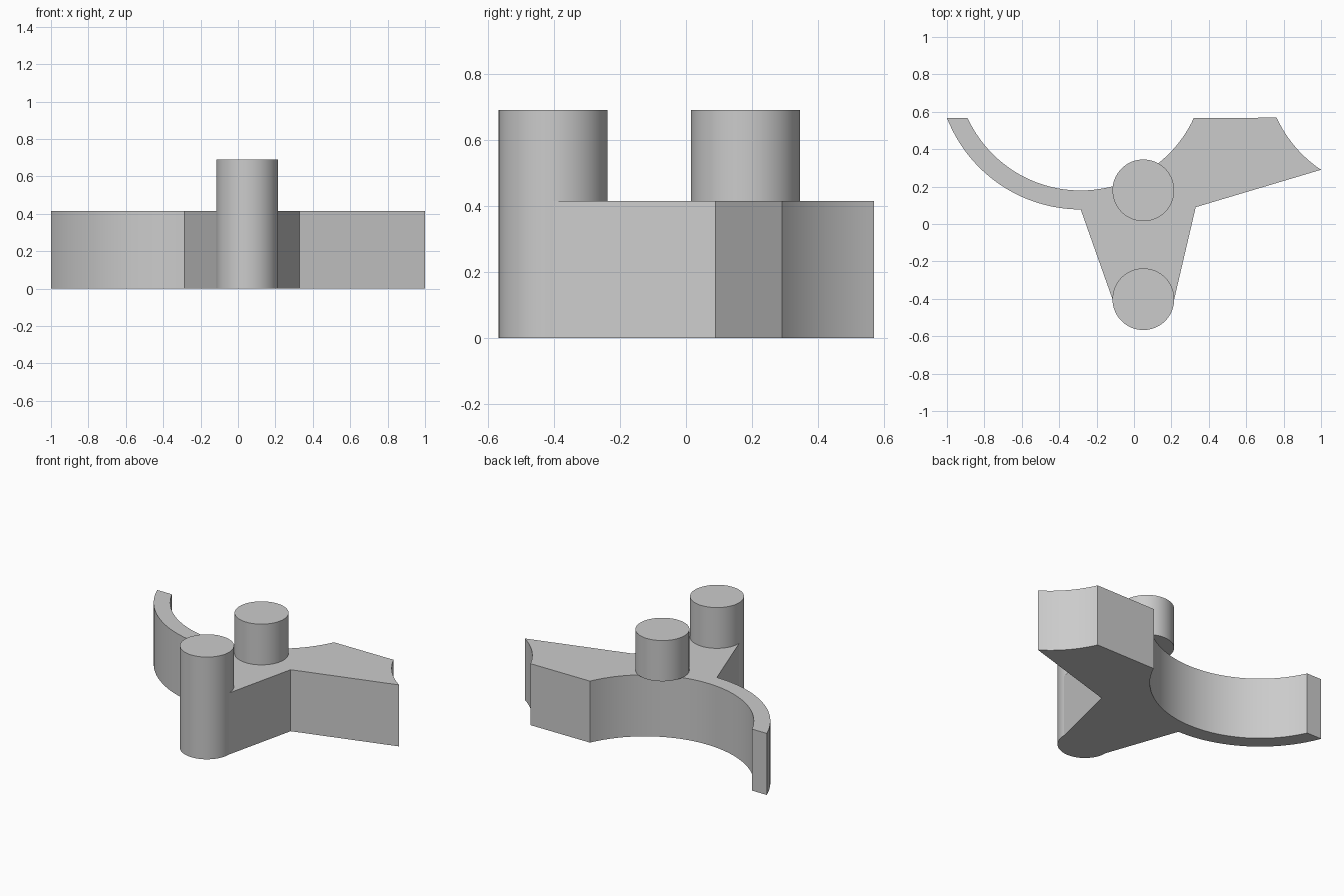
import bpy, bmesh, math

cube = bpy.data.objects.get("Cube")
if cube:
    bpy.data.objects.remove(cube, do_unlink=True)

PLATE_H, PIN_TOP, PIN_R, PIN_X = 0.415, 0.69, 0.165, 0.05
FRONT_Y, REAR_Y, BACK_Y = -0.402, 0.18, 0.567

grey = bpy.data.materials.new("light_grey")
grey.use_nodes = True
grey.diffuse_color = (0.6, 0.6, 0.6, 1)
grey.node_tree.nodes["Principled BSDF"].inputs["Base Color"].default_value = (0.6, 0.6, 0.6, 1)


def arc(center, start, end, steps):
    """Points along the circle around center, from start to end (short way)."""
    cx, cy = center
    a = math.atan2(start[1] - cy, start[0] - cx) % math.tau
    b = math.atan2(end[1] - cy, end[0] - cx) % math.tau
    r = math.dist(center, start)
    return [(cx + r * math.cos(a + (b - a) * i / steps),
             cy + r * math.sin(a + (b - a) * i / steps)) for i in range(steps + 1)]


def prism(name, outline, z0, z1):
    """Extrude a flat outline from z0 to z1."""
    bm = bmesh.new()
    base = bm.faces.new([bm.verts.new((x, y, z0)) for x, y in outline])
    top = bmesh.ops.extrude_face_region(bm, geom=[base], use_keep_orig=True)
    verts = [v for v in top["geom"] if isinstance(v, bmesh.types.BMVert)]
    bmesh.ops.translate(bm, verts=verts, vec=(0, 0, z1 - z0))
    bmesh.ops.recalc_face_normals(bm, faces=bm.faces)
    mesh = bpy.data.meshes.new(name)
    bm.to_mesh(mesh)
    bm.free()
    obj = bpy.data.objects.new(name, mesh)
    bpy.context.collection.objects.link(obj)
    mesh.materials.append(grey)
    bpy.ops.object.select_all(action="DESELECT")
    obj.select_set(True)
    bpy.context.view_layer.objects.active = obj
    bpy.ops.object.shade_smooth_by_angle(angle=math.radians(25))
    return obj


def pin(name, y, z0):
    circle = [(PIN_X + PIN_R * math.cos(math.tau * i / 64),
               y + PIN_R * math.sin(math.tau * i / 64)) for i in range(64)]
    return prism(name, circle, z0, PIN_TOP)


# Flat body: curved arm, tapered leg and hooked arm in one outline
ring = (-0.285, 0.845)
outline = arc(ring, (-1.0, BACK_Y), (-0.285, 0.079), 28)
outline += [(PIN_X - PIN_R, FRONT_Y), (PIN_X + PIN_R, FRONT_Y), (0.33, 0.09)]
outline += arc((1.37, 0.845), (1.0, 0.29), (0.76, BACK_Y), 16)
outline += arc(ring, (0.32, BACK_Y), (-0.89, BACK_Y), 48)
prism("lever_body", outline, 0, PLATE_H)

# Round pins: the front one runs full height, the rear one sits on the body
pin("front_pin", FRONT_Y, 0)
pin("rear_pin", REAR_Y, PLATE_H)
